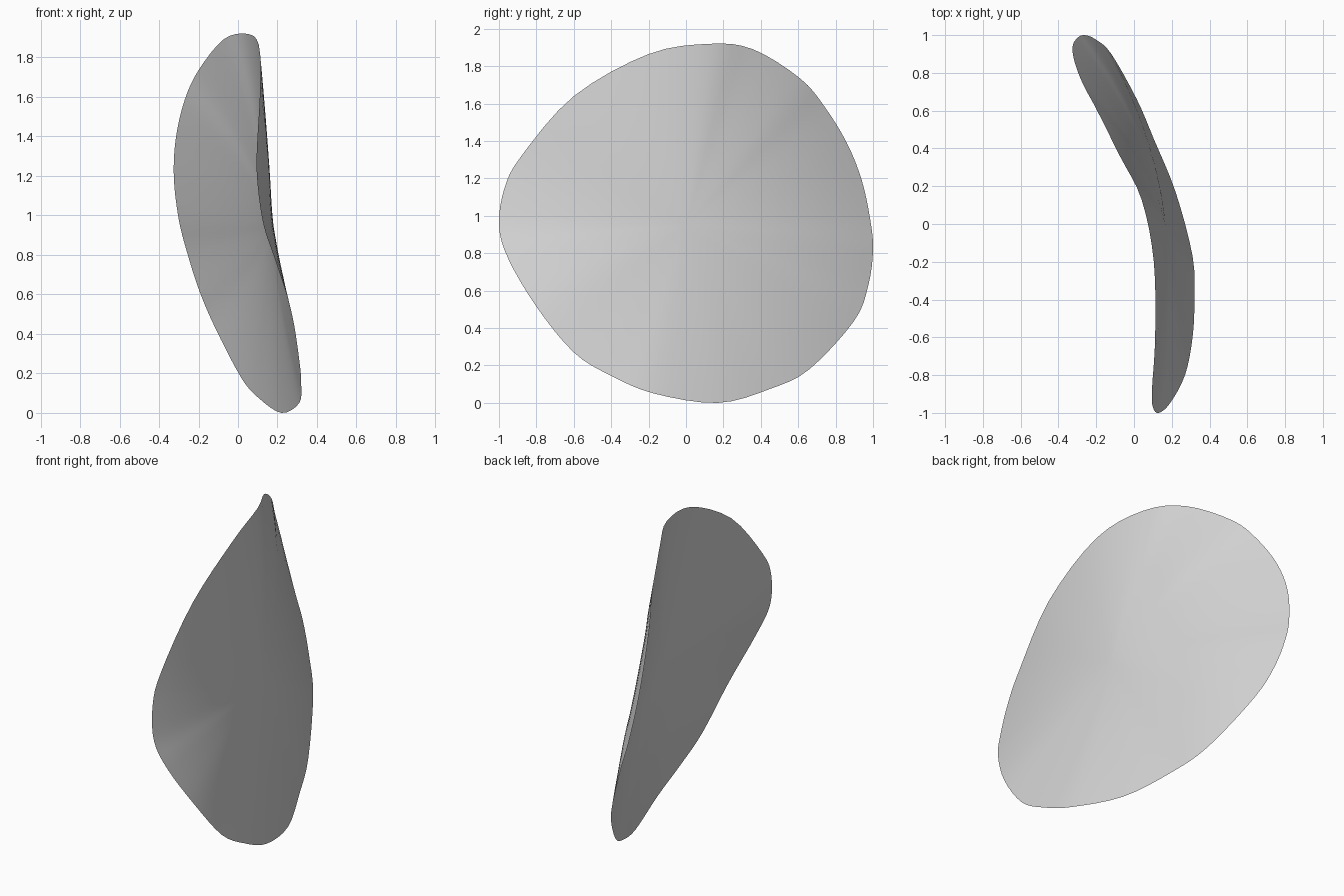
import bpy
import bmesh
from mathutils import Vector

# Remove the default cube if present
default_cube = bpy.data.objects.get("Cube")
if default_cube:
    bpy.data.objects.remove(default_cube, do_unlink=True)

SEGMENTS_PER_SPAN = 4
RINGS = 16

# Rim of the warped sheet as (x, y, z) points, clockwise from the top
RIM = [Vector(p) for p in (
    (.04, .13, 1.92), (-.075, .36, 1.89), (-.2, .61, 1.735), (-.27, .74, 1.585),
    (-.315, .86, 1.39), (-.325, .94, 1.19), (-.3, .985, .98), (-.26, 1, .82),
    (-.2, .975, .63), (-.12, .9, .44), (.015, .66, .18), (.105, .45, .075),
    (.22, .17, 0), (.31, -.17, .05), (.32, -.4, .145), (.31, -.6, .27),
    (.27, -.8, .515), (.19, -.95, .77), (.13, -1, .95), (.1, -.97, 1.15),
    (.095, -.88, 1.32), (.112, -.6, 1.64), (.105, -.2, 1.865))]

# Middle of the sheet and its slope there along y and z
CENTRE = Vector((.165, 0, .95))
SLOPE_Y, SLOPE_Z = -.1, -.05
BEND = 1.8


def smooth_loop(points, steps):
    """Closed Catmull-Rom curve through the points."""
    loop = []
    count = len(points)
    for i in range(count):
        a, b, c, d = (points[(i + k) % count] for k in (-1, 0, 1, 2))
        for step in range(steps):
            t = step / steps
            loop.append(b + .5 * t * (c - a
                        + t * (2 * a - 5 * b + 4 * c - d
                               + t * (3 * (b - c) + d - a))))
    return loop


def sheet_point(rim_point, radius):
    """Point between the centre and the rim, bending towards the rim."""
    offset = rim_point - CENTRE
    tilt = SLOPE_Y * offset.y + SLOPE_Z * offset.z
    point = CENTRE + offset * radius
    point.x = CENTRE.x + tilt * radius + (offset.x - tilt) * radius ** BEND
    return point


# Plain grey material
grey = bpy.data.materials.new("light_grey")
grey.use_nodes = True
colour = (.65, .65, .65, 1)
grey.diffuse_color = colour
grey.node_tree.nodes["Principled BSDF"].inputs["Base Color"].default_value = colour

# Build the sheet from concentric rings around the centre
rim = smooth_loop(RIM, SEGMENTS_PER_SPAN)
bm = bmesh.new()
middle = bm.verts.new(CENTRE)
rings = [[bm.verts.new(sheet_point(p, ring / RINGS)) for p in rim]
         for ring in range(1, RINGS + 1)]
for i in range(len(rim)):
    j = (i + 1) % len(rim)
    bm.faces.new((middle, rings[0][j], rings[0][i]))
    for inner, outer in zip(rings, rings[1:]):
        bm.faces.new((inner[i], inner[j], outer[j], outer[i]))
for face in bm.faces:
    face.smooth = True

mesh = bpy.data.meshes.new("curved_sheet")
bm.to_mesh(mesh)
bm.free()
mesh.materials.append(grey)
sheet = bpy.data.objects.new("curved_sheet", mesh)
bpy.context.collection.objects.link(sheet)
